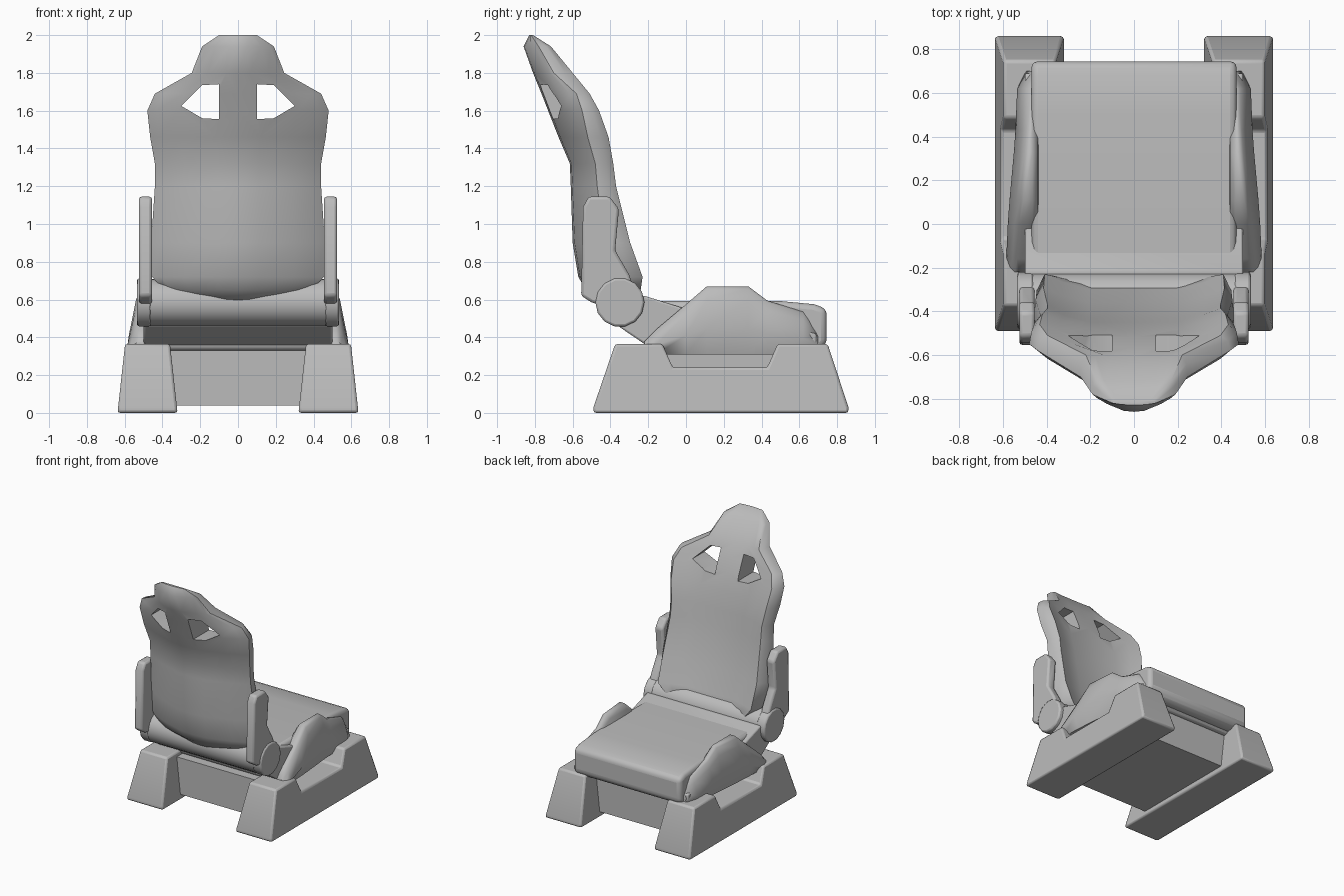
import bpy, bmesh, math
from mathutils import Matrix

cube = bpy.data.objects.get("Cube")
if cube:
    bpy.data.objects.remove(cube, do_unlink=True)

GREY = (0.5, 0.5, 0.5, 1)
mat = bpy.data.materials.new("plain_grey")
mat.use_nodes = True
mat.diffuse_color = GREY
mat.node_tree.nodes["Principled BSDF"].inputs["Base Color"].default_value = GREY


def finish(name, bm, bevel=0, segments=2, mirror=False, angle=40):
    """Turn a bmesh into a shaded object with optional bevel and mirror."""
    bmesh.ops.recalc_face_normals(bm, faces=bm.faces)
    mesh = bpy.data.meshes.new(name)
    bm.to_mesh(mesh)
    bm.free()
    mesh.materials.append(mat)
    ob = bpy.data.objects.new(name, mesh)
    bpy.context.collection.objects.link(ob)
    bpy.ops.object.select_all(action='DESELECT')
    ob.select_set(True)
    bpy.context.view_layer.objects.active = ob
    if bevel:
        mod = ob.modifiers.new("Bevel", 'BEVEL')
        mod.width, mod.segments = bevel, segments
        mod.limit_method, mod.angle_limit = 'ANGLE', math.radians(28)
    if mirror:
        ob.modifiers.new("Mirror", 'MIRROR').use_mirror_merge = False
    bpy.ops.object.shade_smooth_by_angle(angle=math.radians(angle))
    return ob


def loft(rings):
    """Skin a list of closed rings and cap both ends."""
    bm = bmesh.new()
    rows = [[bm.verts.new(p) for p in ring] for ring in rings]
    n = len(rows[0])
    for a, b in zip(rows, rows[1:]):
        for i in range(n):
            j = (i + 1) % n
            bm.faces.new((a[i], a[j], b[j], b[i]))
    bm.faces.new(rows[0])
    bm.faces.new(rows[-1])
    return bm


def prism(profile, x0, x1, lean=0):
    """Side profile (y, z) run from x0 to x1; lean narrows it with height."""
    return loft([[(x0 + lean * z, y, z) for y, z in profile],
                 [(x1 - lean * z, y, z) for y, z in profile]])


def cylinder(x0, x1, radius, sides):
    bm = bmesh.new()
    bmesh.ops.create_cone(bm, cap_ends=True, segments=sides, radius1=radius,
                          radius2=radius, depth=x1 - x0)
    bm.transform(Matrix.Translation(((x0 + x1) / 2, -0.35, 0.585))
                 @ Matrix.Rotation(math.pi / 2, 4, 'Y'))
    return bm


# Floor rails with a notch in the top, and the box between them
rail = [(-0.49, 0), (-0.49, 0.03), (-0.375, 0.365), (-0.125, 0.365), (-0.07, 0.24),
        (0.43, 0.24), (0.485, 0.365), (0.75, 0.365), (0.86, 0.03), (0.86, 0)]
finish("floor_rail", prism(rail, 0.32, 0.638, 0.11), 0.014, 2, True)
finish("centre_box", prism([(-0.26, 0.04), (-0.26, 0.33), (0.62, 0.33), (0.62, 0.04)],
                           -0.38, 0.38))

# Seat pan and cushion
pan = [(-0.36, 0.46), (-0.22, 0.365), (-0.1, 0.31), (0.64, 0.31), (0.69, 0.36),
       (0.69, 0.42), (0, 0.55), (-0.22, 0.62), (-0.32, 0.6)]
finish("seat_pan", prism(pan, -0.5, 0.5), 0.01)
cushion = [(-0.21, 0.33), (-0.21, 0.592), (0.5, 0.592), (0.68, 0.575),
           (0.745, 0.55), (0.745, 0.37), (0.7, 0.33)]
finish("seat_cushion", prism(cushion, -0.47, 0.47), 0.035, 3)

# Side bolsters: (y, top height, outer x) sections
bolster = [(-0.22, 0.38, 0.575), (-0.16, 0.44, 0.585), (0, 0.575, 0.578),
           (0.11, 0.67, 0.57), (0.33, 0.67, 0.55), (0.43, 0.595, 0.543),
           (0.62, 0.535, 0.535), (0.7, 0.44, 0.495)]
rings = []
for y, top, out in bolster:
    section = [(0.42, 0), (out - 0.035, 0), (out, 0.38), (out - 0.03, 0.8),
               (out - 0.05, 0.96), (out - 0.065, 1), (0.465, 1), (0.44, 0.9)]
    rings.append([(x, y, 0.31 + (top - 0.31) * f) for x, f in section])
finish("side_bolster", loft(rings), mirror=True, angle=50)

# Reclining pivot: cross tube, end discs and upright arms
finish("pivot_tube", cylinder(-0.5, 0.5, 0.125, 24))
finish("pivot_disc", cylinder(0.46, 0.535, 0.13, 14), 0.012, 2, True)
arm = [(-0.555, 0.62), (-0.545, 1.09), (-0.515, 1.145), (-0.405, 1.145), (-0.355, 1.08),
       (-0.375, 0.86), (-0.3, 0.73), (-0.26, 0.6), (-0.35, 0.54), (-0.5, 0.585)]
finish("recliner_arm", prism(arm, 0.455, 0.525), 0.015, 2, True)

# Backrest shell: (z, half width, rear, edge, wing front, centre front)
back = [(0.585, 0.2, -0.46, -0.4, -0.3, -0.29), (0.65, 0.39, -0.53, -0.42, -0.24, -0.28),
        (0.72, 0.455, -0.57, -0.42, -0.23, -0.3), (0.9, 0.46, -0.6, -0.43, -0.295, -0.36),
        (1.2, 0.44, -0.61, -0.47, -0.37, -0.43), (1.32, 0.44, -0.615, -0.48, -0.385, -0.45),
        (1.46, 0.465, -0.675, -0.52, -0.41, -0.48), (1.6, 0.48, -0.73, -0.55, -0.46, -0.52),
        (1.69, 0.44, -0.765, -0.58, -0.51, -0.56), (1.8, 0.245, -0.81, -0.7, -0.6, -0.61),
        (1.94, 0.19, -0.86, -0.78, -0.715, -0.72), (2, 0.1, -0.83, -0.82, -0.81, -0.81)]
rings = []
for z, w, rear, edge, wing, front in back:
    mix = lambda a, b, t: a + (b - a) * t
    half = [(0.25, mix(rear, edge, 0.06)), (0.65, mix(rear, edge, 0.45)),
            (0.9, mix(rear, edge, 0.8)), (1, edge), (0.98, mix(edge, wing, 0.6)),
            (0.9, wing), (0.72, mix(wing, front, 0.5)), (0.45, front)]
    rings.append([(0, rear, z)] + [(w * f, y, z) for f, y in half] + [(0, front, z)]
                 + [(-w * f, y, z) for f, y in reversed(half)])
shell = finish("backrest", loft(rings), angle=50)

# Harness openings cut through the shoulders
hole = [(0.1, 1.555), (0.19, 1.56), (0.3, 1.625), (0.19, 1.735), (0.1, 1.74)]
for side in (-1, 1):
    cutter = finish("harness_cutter", loft([[(side * x, y, z) for x, z in hole]
                                            for y in (-1, -0.2)]))
    cutter.hide_render = True
    mod = shell.modifiers.new("Opening", 'BOOLEAN')
    mod.operation, mod.solver, mod.object = 'DIFFERENCE', 'EXACT', cutter
    bpy.context.view_layer.objects.active = shell
    bpy.ops.object.modifier_apply(modifier=mod.name)
    bpy.data.objects.remove(cutter, do_unlink=True)
bpy.ops.object.select_all(action='DESELECT')
shell.select_set(True)
bpy.ops.object.shade_smooth_by_angle(angle=math.radians(50))
